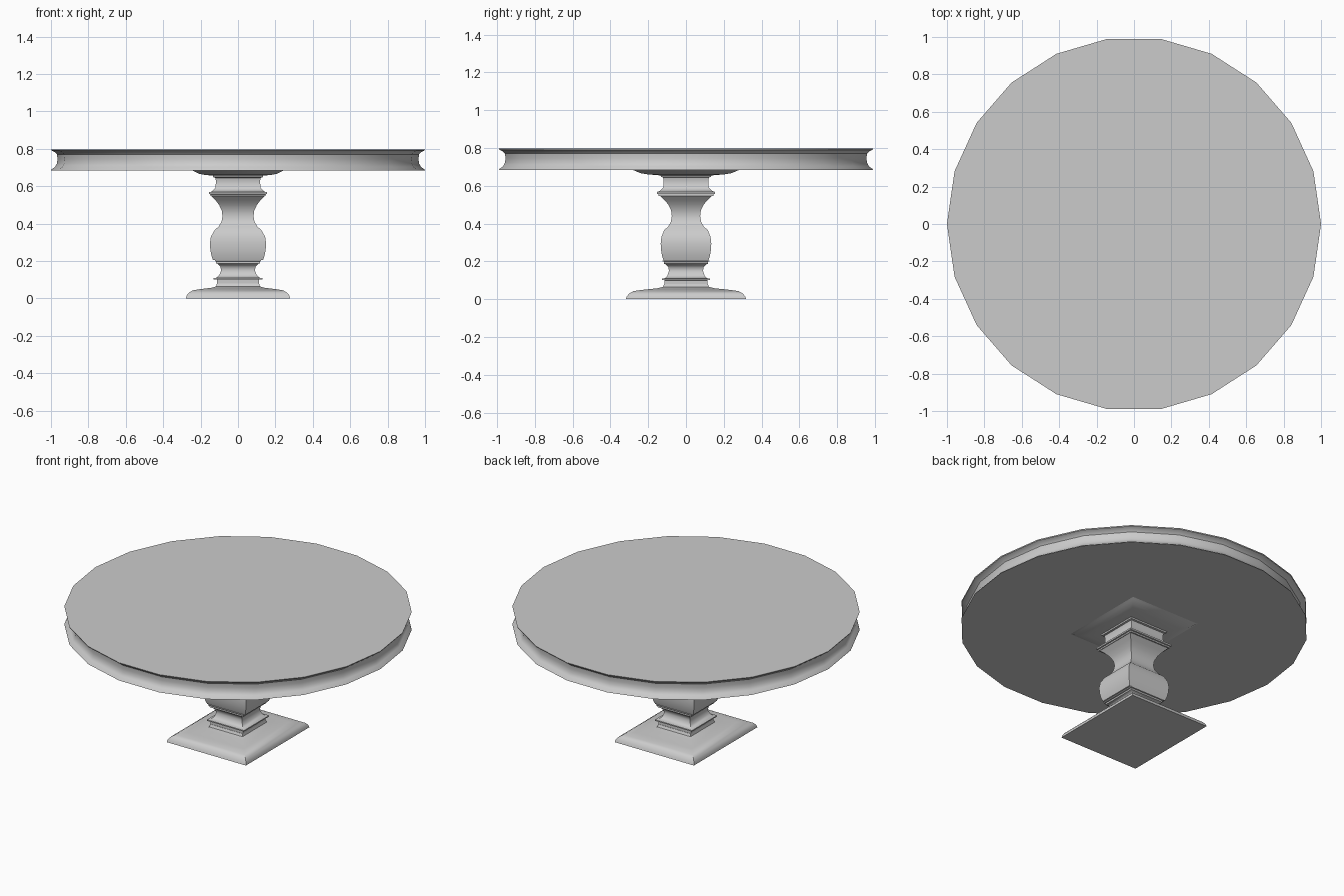
import bpy, bmesh
from math import cos, sin, pi, radians


def loft(name, rings, angle):
    """Skin a stack of closed rings, cap both ends, shade smooth by angle."""
    bm = bmesh.new()
    loops = [[bm.verts.new(p) for p in ring] for ring in rings]
    n = len(loops[0])
    for a, b in zip(loops, loops[1:]):
        for i in range(n):
            j = (i + 1) % n
            bm.faces.new((a[i], a[j], b[j], b[i]))
    bm.faces.new(loops[0][::-1])
    bm.faces.new(loops[-1])
    mesh = bpy.data.meshes.new(name)
    bm.to_mesh(mesh)
    bm.free()
    ob = bpy.data.objects.new(name, mesh)
    bpy.context.collection.objects.link(ob)
    bpy.ops.object.select_all(action='DESELECT')
    ob.select_set(True)
    bpy.context.view_layer.objects.active = ob
    bpy.ops.object.shade_smooth_by_angle(angle=radians(angle))
    return ob


def polygon(r, z, n=22):
    return [(r * cos(2 * pi * i / n), r * sin(2 * pi * i / n), z) for i in range(n)]


def rectangle(z, hx, hy):
    return [(-hx, -hy, z), (hx, -hy, z), (hx, hy, z), (-hx, hy, z)]


# 22-sided table top with a hollowed rim
rim = [(1.0, 0.684), (0.997, 0.69), (0.978, 0.703), (0.968, 0.722), (0.965, 0.745),
       (0.968, 0.77), (0.98, 0.783), (0.998, 0.791), (1.0, 0.797)]
loft("table_top", [polygon(r, z) for r, z in rim], 35)

# Stepped rectangular foot: height, half width, half depth
foot = [(0, .278, .318), (.015, .275, .313), (.03, .264, .301), (.043, .242, .278),
        (.05, .20, .225), (.058, .135, .15), (.065, .117, .122), (.08, .113, .115)]
loft("foot", [rectangle(*p) for p in foot], 40)

# Lower collar with a hollow between two fillets
collar = [(.08, .113, .113), (.10, .113, .113), (.102, .13, .126), (.109, .13, .126),
          (.111, .114, .112), (.125, .10, .098), (.15, .09, .09), (.17, .094, .094),
          (.185, .108, .108), (.188, .117, .117), (.198, .117, .117), (.2, .124, .124),
          (.206, .124, .124)]
loft("lower_collar", [rectangle(*p) for p in collar], 40)

# Vase-shaped column
column = [(.206, .134, .119), (.23, .142, .127), (.26, .148, .132), (.295, .15, .134),
          (.33, .145, .13), (.365, .125, .116), (.385, .103, .094), (.41, .088, .08),
          (.44, .083, .075), (.47, .087, .079), (.50, .101, .093), (.525, .12, .114),
          (.547, .142, .138)]
loft("column", [rectangle(*p) for p in column], 40)

# Upper collar and the plate under the top
upper = [(.547, .146, .146), (.556, .146, .146), (.558, .154, .154), (.568, .154, .154),
         (.572, .14, .14), (.585, .126, .126), (.592, .12, .12), (.63, .118, .118),
         (.645, .122, .122), (.648, .132, .132), (.656, .135, .135)]
loft("upper_collar", [rectangle(*p) for p in upper], 40)
plate = [(.656, .135, .145), (.661, .18, .205), (.667, .21, .24), (.677, .23, .265),
         (.685, .243, .282)]
loft("top_plate", [rectangle(*p) for p in plate], 40)
